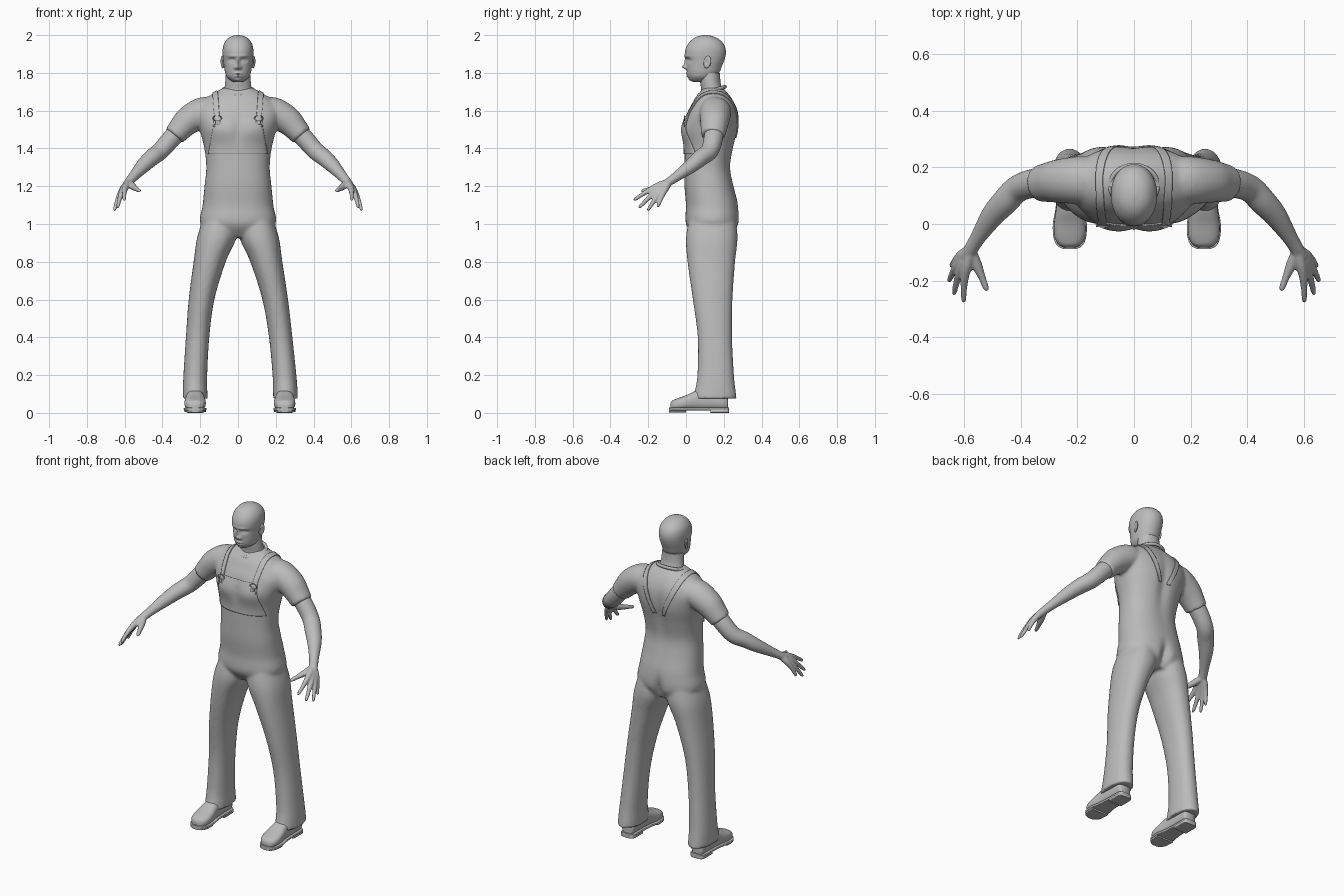
import bpy, bmesh, math
from mathutils import Vector, Matrix

if "Cube" in bpy.data.objects:
    bpy.data.objects.remove(bpy.data.objects["Cube"], do_unlink=True)

grey = bpy.data.materials.new("plain grey")
grey.use_nodes = True
grey.diffuse_color = (0.5, 0.5, 0.5, 1)
grey.node_tree.nodes["Principled BSDF"].inputs["Base Color"].default_value = (0.5, 0.5, 0.5, 1)
X, Y, Z = Vector((1, 0, 0)), Vector((0, 1, 0)), Vector((0, 0, 1))


def spline(keys, steps):
    """Smooth interpolation through tuples of any length."""
    out = []
    for i in range(len(keys) - 1):
        a, b, c, d = (keys[max(0, min(len(keys) - 1, i + k))] for k in (-1, 0, 1, 2))
        for s in range(steps):
            t = s / steps
            out.append([q + 0.5 * t * (r - p + t * (2 * p - 5 * q + 4 * r - w + t * (3 * (q - r) + w - p)))
                        for p, q, r, w in zip(a, b, c, d)])
    return out + [list(keys[-1])]


def loft(bm, keys, axes=None, n=32, steps=6, power=2.0):
    """Skin superellipse rings (x, y, z, ru, rv); rings follow the path if no axes are given."""
    pts = spline(keys, steps)
    rings = []
    for i, p in enumerate(pts):
        c = Vector(p[:3])
        if axes:
            u, v = axes
        else:
            t = (Vector(pts[min(i + 1, len(pts) - 1)][:3]) - Vector(pts[max(i - 1, 0)][:3])).normalized()
            u = t.cross(Z).normalized()
            v = u.cross(t)
        ring = []
        for k in range(n):
            a = math.tau * k / n
            ca, sa = math.cos(a), math.sin(a)
            cu = math.copysign(abs(ca) ** (2 / power), ca)
            sv = math.copysign(abs(sa) ** (2 / power), sa)
            ring.append(bm.verts.new(c + u * cu * p[3] + v * sv * p[4]))
        rings.append(ring)
    for r, q in zip(rings, rings[1:]):
        for k in range(n):
            bm.faces.new((r[k], r[(k + 1) % n], q[(k + 1) % n], q[k]))
    bm.faces.new(rings[0])
    bm.faces.new(rings[-1])


def column(bm, rows, **kw):
    """Upright loft from rows of (z, centre x, half width, front y, back y)."""
    loft(bm, [(x, (f + b) / 2, z, w, (b - f) / 2) for z, x, w, f, b in rows], (X, Y), **kw)


def finish(name, bm, voxel=0, smooth=4):
    bmesh.ops.recalc_face_normals(bm, faces=bm.faces)
    me = bpy.data.meshes.new(name)
    bm.to_mesh(me)
    bm.free()
    ob = bpy.data.objects.new(name, me)
    bpy.context.collection.objects.link(ob)
    me.materials.append(grey)
    bpy.ops.object.select_all(action="DESELECT")
    ob.select_set(True)
    bpy.context.view_layer.objects.active = ob
    bpy.ops.object.shade_smooth_by_angle(angle=math.radians(50))
    if voxel:
        m = ob.modifiers.new("Fuse", "REMESH")
        m.mode, m.voxel_size, m.use_smooth_shade = "VOXEL", voxel, True
        m = ob.modifiers.new("Soften", "SMOOTH")
        m.factor, m.iterations = 0.5, smooth
    return ob


def press(bm, x, y, z, rx, rz, dy, ry=0.06):
    """Push vertices in y with a soft round falloff."""
    for v in bm.verts:
        d = ((v.co.x - x) / rx) ** 2 + ((v.co.z - z) / rz) ** 2 + ((v.co.y - y) / ry) ** 2
        v.co.y += dy * math.exp(-d)


# Overalls and shirt: torso, trouser legs and sleeves fused into one cloth surface
bm = bmesh.new()
column(bm, [(0.93, 0, .11, .05, .24), (1.0, 0, .198, 0, .28), (1.1, 0, .187, 0, .276),
            (1.2, 0, .177, -.008, .252), (1.3, 0, .168, -.008, .236), (1.4, 0, .178, -.008, .252),
            (1.5, 0, .203, -.02, .275), (1.58, 0, .225, .002, .275), (1.63, 0, .21, .028, .262),
            (1.67, 0, .165, .05, .24), (1.7, 0, .115, .075, .215), (1.72, 0, .08, .09, .195)],
       n=64, power=2.3)
press(bm, 0, -.02, 1.5, .025, .07, .012)
press(bm, 0, .27, 1.45, .03, .16, -.015)
press(bm, 0, .28, 0.99, .025, .07, -.03)
for s in (-1, 1):
    press(bm, s * .1, 0, 1.5, .07, .05, -.008)
    legs = [(1.04, .095, .085, .02, .26), (0.93, .112, .104, 0, .273), (0.8, .15, .085, .008, .26),
            (0.6, .195, .068, .036, .246), (0.4, .22, .062, .062, .244), (0.2, .236, .063, .06, .254),
            (0.11, .239, .065, .045, .264), (0.075, .239, .066, .036, .268)]
    column(bm, [(z, s * x + .02 * max(0, .7 - z), w, f, b) for z, x, w, f, b in legs], power=2.2)
    loft(bm, [(s * .13, .155, 1.595, .08, .075), (s * .19, .155, 1.59, .085, .08),
              (s * .26, .152, 1.55, .078, .076), (s * .305, .147, 1.505, .07, .065),
              (s * .337, .142, 1.467, .064, .058)])
body = finish("overalls_and_shirt", bm, .0095, 5)

# Bare arms with spread hands
fingers = [(.602, -.278, 1.125), (.637, -.25, 1.085), (.655, -.203, 1.07), (.647, -.15, 1.09)]
for s, side in ((-1, "right"), (1, "left")):
    bm = bmesh.new()
    loft(bm, [(s * .28, .152, 1.53, .05, .05), (s * .35, .145, 1.455, .051, .05),
              (s * .41, .125, 1.388, .048, .047), (s * .455, .08, 1.352, .047, .044),
              (s * .5, .03, 1.31, .041, .038), (s * .55, -.045, 1.255, .028, .027),
              (s * .578, -.092, 1.222, .025, .022), (s * .59, -.12, 1.205, .026, .018)])
    wrist = Vector((.575, -.088, 1.225))
    for i, tip in enumerate(fingers):
        tip = Vector(tip)
        chain = [(0, .018), (.3, .019), (.52, .0155), (.75, .0115), (.93, .0095), (1, .005)]
        pts = [wrist.lerp(tip, t) + Vector((.016, 0, .016)) * math.sin(t * math.pi) * .6 for t, r in chain]
        loft(bm, [(s * p.x, p.y, p.z, r, r) for p, (t, r) in zip(pts, chain)], n=14, steps=3)
    loft(bm, [(s * .575, -.095, 1.218, .018, .018), (s * .556, -.145, 1.198, .019, .018),
              (s * .537, -.19, 1.185, .013, .013), (s * .524, -.225, 1.177, .011, .01),
              (s * .52, -.237, 1.174, .005, .005)], n=14, steps=3)
    finish(side + "_arm", bm, .005, 4)

    # Shoes: rounded upper, thin sole and heel block
    cx = s * .237 + .01
    bm = bmesh.new()
    upper = [(.222, .03, .075), (.205, .042, .1), (.13, .045, .115), (.06, .048, .105),
             (.0, .056, .078), (-.045, .054, .062), (-.072, .04, .05), (-.083, .02, .035)]
    loft(bm, [(cx, y, .015 + h / 2, w, h / 2) for y, w, h in upper], (X, Z), power=2.6)
    sole = [(.228, .03), (.21, .045), (.13, .046), (.06, .05), (.0, .06), (-.05, .057), (-.078, .043), (-.089, .02)]
    loft(bm, [(cx, y, .02, w, .008) for y, w in sole], (X, Z), power=6)
    loft(bm, [(cx, y, .009, w, .009) for y, w in sole[:3]], (X, Z), power=6)
    loft(bm, [(cx, y, .011, w * .95, .008) for y, w in sole[4:]], (X, Z), power=6)
    finish(side + "_shoe", bm)

# Head with sculpted face, and neck
bm = bmesh.new()
column(bm, [(1.752, 0, .025, .04, .11), (1.762, 0, .042, .024, .13), (1.78, 0, .06, .012, .155),
            (1.805, 0, .069, .006, .178), (1.835, 0, .074, .004, .19), (1.865, 0, .078, .002, .202),
            (1.895, 0, .081, -.006, .21), (1.925, 0, .081, -.003, .21), (1.955, 0, .074, .012, .198),
            (1.98, 0, .056, .036, .172), (1.994, 0, .034, .063, .142), (2.0, 0, .008, .093, .112)],
       n=112, steps=7, power=2.1)
press(bm, 0, 0, 1.832, .013, .012, -.024)
press(bm, 0, 0, 1.857, .009, .02, -.012)
press(bm, 0, 0, 1.797, .02, .006, -.009)
press(bm, 0, .01, 1.782, .017, .006, -.009)
press(bm, 0, .015, 1.763, .018, .009, -.007)
for s in (-1, 1):
    press(bm, s * .014, 0, 1.827, .007, .007, -.01)
    press(bm, s * .033, 0, 1.868, .018, .011, .013)
    press(bm, s * .033, 0, 1.866, .009, .006, -.007)
    press(bm, s * .03, 0, 1.888, .025, .008, -.005)
finish("head", bm)
bm = bmesh.new()
column(bm, [(1.66, 0, .085, .075, .215), (1.71, 0, .073, .08, .195), (1.75, 0, .068, .075, .183),
            (1.8, 0, .064, .07, .18)])
finish("neck", bm)

# Ears: tilted flat shells with a hollow
for s, side in ((-1, "right"), (1, "left")):
    bm = bmesh.new()
    lean = Matrix.Translation((s * .082, .113, 1.857)) @ Matrix.Rotation(s * -.3, 4, "Z") @ Matrix.Rotation(-.2, 4, "X")
    bmesh.ops.create_uvsphere(bm, u_segments=24, v_segments=16, radius=1,
                              matrix=lean @ Matrix.Diagonal((.009, .02, .033, 1)))
    for v in bm.verts:
        d = ((v.co.y - .108) / .01) ** 2 + ((v.co.z - 1.857) / .016) ** 2
        if v.co.x * s > .082:
            v.co.x -= s * .007 * math.exp(-d)
    finish(side + "_ear", bm)


def ribbon(name, keys, nx=6, steps=10, direction=None):
    """Cloth strip from (x, y, z, half width) keys, laid on the body."""
    bm = bmesh.new()
    rows = [[bm.verts.new((p[0] + p[3] * (2 * k / nx - 1), p[1], p[2])) for k in range(nx + 1)]
            for p in spline(keys, steps)]
    for r, q in zip(rows, rows[1:]):
        for k in range(nx):
            bm.faces.new((r[k], r[k + 1], q[k + 1], q[k]))
    ob = finish(name, bm)
    m = ob.modifiers.new("Lay", "SHRINKWRAP")
    m.target, m.offset, m.wrap_mode = body, .003, "ABOVE_SURFACE"
    if direction == "Y":
        m.wrap_method, m.use_project_y = "PROJECT", True
    m = ob.modifiers.new("Thickness", "SOLIDIFY")
    m.thickness, m.offset = .005, 0
    return ob


# Bib, shoulder straps, buckles and collar
ribbon("bib", [(0, -.08, 1.37, .155), (0, -.08, 1.45, .14), (0, -.08, 1.51, .13), (0, -.08, 1.57, .125)], 30, 8, "Y")
bpy.context.view_layer.update()
shell = body.evaluated_get(bpy.context.evaluated_depsgraph_get())
for s, side in ((-1, "right"), (1, "left")):
    ribbon(side + "_strap", [(s * .11, -.02, 1.53, .014), (s * .118, .02, 1.62, .015), (s * .122, .09, 1.69, .016),
                             (s * .12, .18, 1.69, .016), (s * .09, .27, 1.6, .016), (s * .025, .29, 1.45, .014)])
    hit, spot, normal, index = shell.ray_cast(Vector((s * .11, -.3, 1.54)), Y)
    y = spot.y if hit else -.01
    bm = bmesh.new()
    for z, r in ((1.56, .022), (1.522, .017)):
        loop = [(s * .11 + r * math.cos(a), y - .006, z + r * .7 * math.sin(a), .003, .003)
                for a in (math.tau * k / 16 for k in range(17))]
        loft(bm, loop, (X, Y), n=8, steps=1)
    bmesh.ops.create_cone(bm, cap_ends=True, segments=20, radius1=.009, radius2=.009, depth=.014,
                          matrix=Matrix.Translation((s * .11, y - .005, 1.54)) @ Matrix.Rotation(math.pi / 2, 4, "X"))
    finish(side + "_buckle", bm)

bm = bmesh.new()
ring = [math.tau * k / 48 for k in range(49)]
loft(bm, [(.083 * math.cos(a), .138 + .07 * math.sin(a), 1.705 + .022 * math.sin(a), .008, .01) for a in ring],
     n=10, steps=1)
finish("collar", bm)
